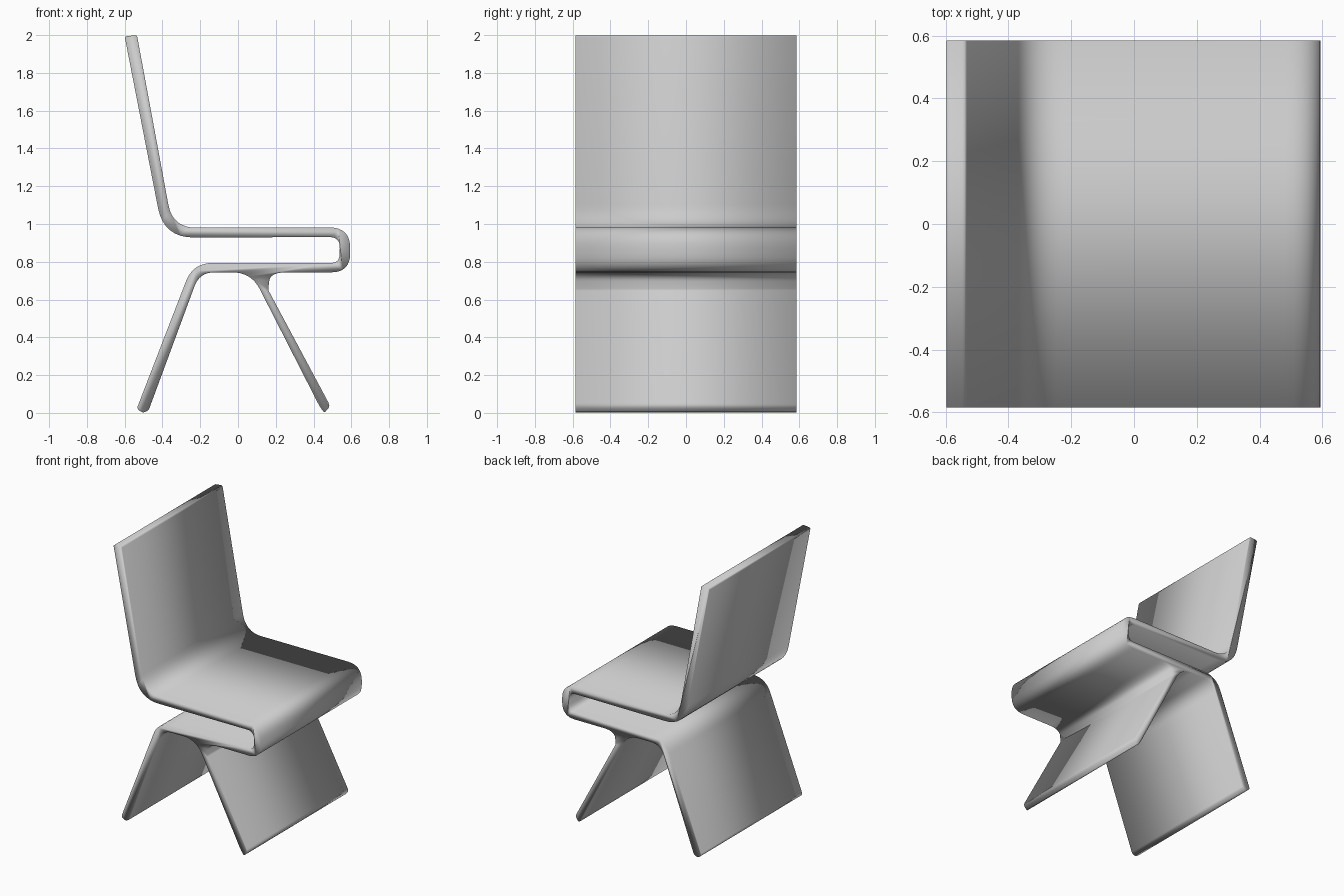
import bpy, bmesh
from mathutils import Vector

cube = bpy.data.objects.get("Cube")
if cube:
    bpy.data.objects.remove(cube)

HALF_WIDTH = 0.584
STEPS = 8

# Colour
grey = bpy.data.materials.new("light grey")
grey.use_nodes = True
colour = (0.6, 0.6, 0.6, 1)
grey.diffuse_color = colour
grey.node_tree.nodes["Principled BSDF"].inputs["Base Color"].default_value = colour

# Side outline as corners: x, z, rounding length
corners = [
    # backrest front and seat top
    (-0.535, 2.0, 0.012), (-0.346, 0.98, 0.125),
    # folded front edge
    (0.595, 0.982, 0.112), (0.593, 0.744, 0.1),
    # front leg with flared joint
    (0.17, 0.744, 0.086), (0.16, 0.651, 0.007),
    (0.489, 0.036, 0.02), (0.457, 0.0, 0.012), (0.431, 0.036, 0.02),
    (0.07, 0.744, 0.1),
    # back leg
    (-0.203, 0.744, 0.077), (-0.473, 0.014, 0.01),
    (-0.501, 0.0, 0.012), (-0.537, 0.02, 0.018), (-0.238, 0.794, 0.105),
    # slot between the two seat layers
    (0.537, 0.794, 0.045), (0.54, 0.931, 0.058),
    # seat underside and backrest rear
    (-0.393, 0.928, 0.16), (-0.6, 1.993, 0.012),
]


def rounded_outline(corners):
    """Replace each corner by a short curve between its two sides."""
    points = []
    for i, (x, z, cut) in enumerate(corners):
        corner = Vector((x, z))
        before = Vector(corners[i - 1][:2]) - corner
        after = Vector(corners[(i + 1) % len(corners)][:2]) - corner
        start = corner + before.normalized() * min(cut, before.length * 0.5)
        end = corner + after.normalized() * min(cut, after.length * 0.5)
        steps = STEPS if cut > 0.03 else 3
        for k in range(steps + 1):
            t = k / steps
            points.append(start * (1 - t) ** 2 + corner * 2 * t * (1 - t) + end * t * t)
    return points


# Bent sheet chair: one outline drawn across the full width
bm = bmesh.new()
outline = rounded_outline(corners)
side = bm.faces.new([bm.verts.new((p.x, -HALF_WIDTH, p.y)) for p in outline])
result = bmesh.ops.extrude_face_region(bm, geom=[side], use_keep_orig=True)
moved = [v for v in result["geom"] if isinstance(v, bmesh.types.BMVert)]
bmesh.ops.translate(bm, verts=moved, vec=(0, 2 * HALF_WIDTH, 0))
bmesh.ops.remove_doubles(bm, verts=bm.verts, dist=0.0005)
bmesh.ops.recalc_face_normals(bm, faces=bm.faces)
for face in bm.faces:
    face.smooth = True

mesh = bpy.data.meshes.new("folded_chair")
bm.to_mesh(mesh)
bm.free()
mesh.materials.append(grey)
chair = bpy.data.objects.new("folded_chair", mesh)
bpy.context.scene.collection.objects.link(chair)
